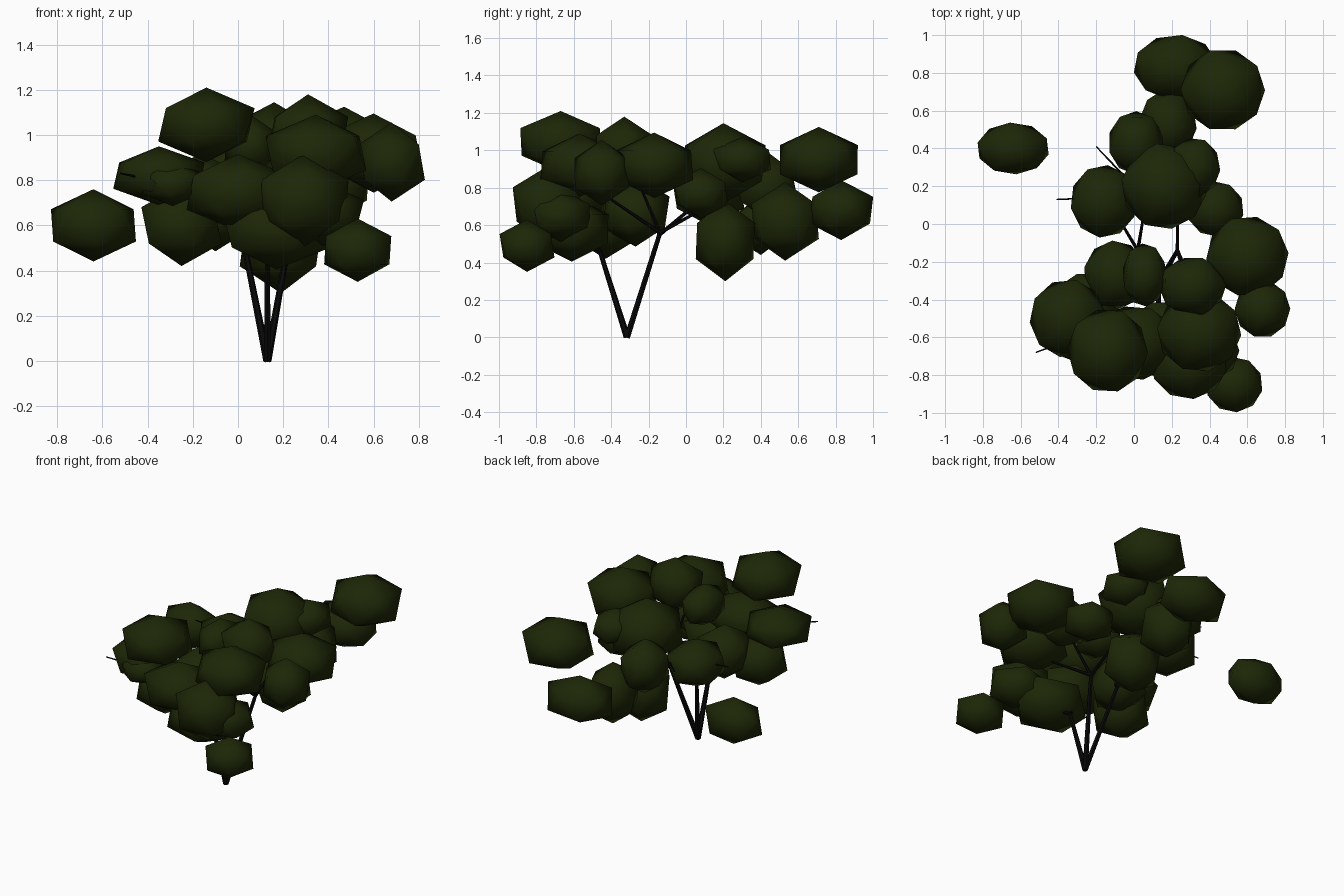
import bpy, bmesh, random
from mathutils import Matrix, Vector

random.seed(4)
cube = bpy.data.objects.get("Cube")
if cube:
    bpy.data.objects.remove(cube, do_unlink=True)


def make_material(name, rgb):
    mat = bpy.data.materials.new(name)
    mat.use_nodes = True
    colour = (*rgb, 1)
    mat.diffuse_color = colour
    shader = mat.node_tree.nodes["Principled BSDF"]
    shader.inputs["Base Color"].default_value = colour
    shader.inputs["Roughness"].default_value = 1
    return mat


leaf_green = make_material("leaf green", (.012, .02, .002))
dark_bark = make_material("dark bark", (.0025, .0025, .0025))


def finish_object(name, bm, mat, smooth):
    mesh = bpy.data.meshes.new(name)
    bm.to_mesh(mesh)
    bm.free()
    mesh.materials.append(mat)
    for face in mesh.polygons:
        face.use_smooth = smooth
    obj = bpy.data.objects.new(name, mesh)
    bpy.context.collection.objects.link(obj)


def leaf_clump(name, x, y, z, width, depth, height):
    """Squashed icosahedron with a random turn, sized by its half extents."""
    turn = Matrix.Rotation(random.uniform(0, 6), 4, 'Z')
    ring = .88  # widest ring of the solid compared with its radius
    scale = Matrix.Diagonal((width / ring, depth / ring, height, 1))
    bm = bmesh.new()
    bmesh.ops.create_icosphere(bm, subdivisions=1, radius=1,
                               matrix=Matrix.Translation((x, y, z)) @ scale @ turn)
    finish_object(name, bm, leaf_green, True)


def branch(name, start, end, r_start, r_end):
    """Tapered six-sided stick between two points."""
    start, end = Vector(start), Vector(end)
    axis = end - start
    place = Matrix.Translation((start + end) / 2) @ axis.to_track_quat('Z', 'Y').to_matrix().to_4x4()
    bm = bmesh.new()
    bmesh.ops.create_cone(bm, cap_ends=True, segments=6, radius1=r_start,
                          radius2=r_end, depth=axis.length, matrix=place)
    finish_object(name, bm, dark_bark, False)


# Leaf clumps by region: centre, then half width, depth and height
rear_clumps = [
    (.22, .83, .68, .22, .17, .16),
    (.47, .71, .95, .22, .215, .175),
    (.18, .53, .62, .15, .18, .21),
    (.01, .43, .81, .145, .165, .185),
    (-.64, .4, .6, .19, .135, .16),
    (.32, .3, .95, .135, .155, .12),
]
middle_clumps = [
    (.16, .2, .93, .225, .225, .215),
    (.43, .08, .77, .15, .145, .135),
    (-.16, .12, .76, .175, .19, .16),
    (.19, .21, .515, .18, .16, .215),
    (.6, -.17, .92, .215, .21, .175),
    (-.1, -.27, .67, .165, .18, .185),
    (.055, -.27, .95, .115, .165, .14),
]
front_clumps = [
    (.68, -.45, .88, .145, .15, .175),
    (.31, -.33, 1.0, .175, .155, .18),
    (.345, -.57, .92, .22, .21, .17),
    (-.14, -.67, 1.045, .21, .22, .165),
    (.29, -.74, .71, .2, .185, .205),
    (.53, -.85, .49, .15, .145, .14),
    (0, -.63, .745, .225, .195, .17),
    (.17, -.61, .58, .235, .2, .175),
    (.38, -.67, .65, .175, .16, .14),
    (-.25, -.43, .6, .175, .17, .18),
    (-.35, -.5, .82, .2, .205, .13),
    (-.29, -.61, .785, .135, .12, .1),
]
for region, clumps in (("rear", rear_clumps), ("middle", middle_clumps), ("front", front_clumps)):
    for i, clump in enumerate(clumps, start=1):
        leaf_clump(f"{region}_leaf_clump_{i}", *clump)

# Three stems rise from one foot and fork into thin branches
foot = (.13, -.315, 0)
forks = {
    "left": ((.23, -.14, .56), [(.23, .08, .68), (.31, -.42, .75), (.28, -.25, .82)]),
    "right": ((.02, -.14, .55), [(-.1, .06, .72), (.06, .1, .75), (-.05, -.27, .75)]),
    "front": ((.13, -.46, .46), [(.32, -.72, .62), (-.02, -.58, .64)]),
}
for side, (fork, tips) in forks.items():
    branch(f"{side}_stem", foot, fork, .018, .012)
    for i, tip in enumerate(tips, start=1):
        branch(f"{side}_branch_{i}", fork, tip, .011, .007)

# Twigs that poke out of the leaves
twigs = {
    "front": ((-.3, -.6, .785), (-.52, -.68, .83)),
    "side": ((-.15, .14, .78), (-.41, .13, .8)),
    "rear": ((-.02, .22, .78), (-.2, .41, .82)),
}
for place, (start, tip) in twigs.items():
    branch(f"{place}_twig", start, tip, .007, .004)
